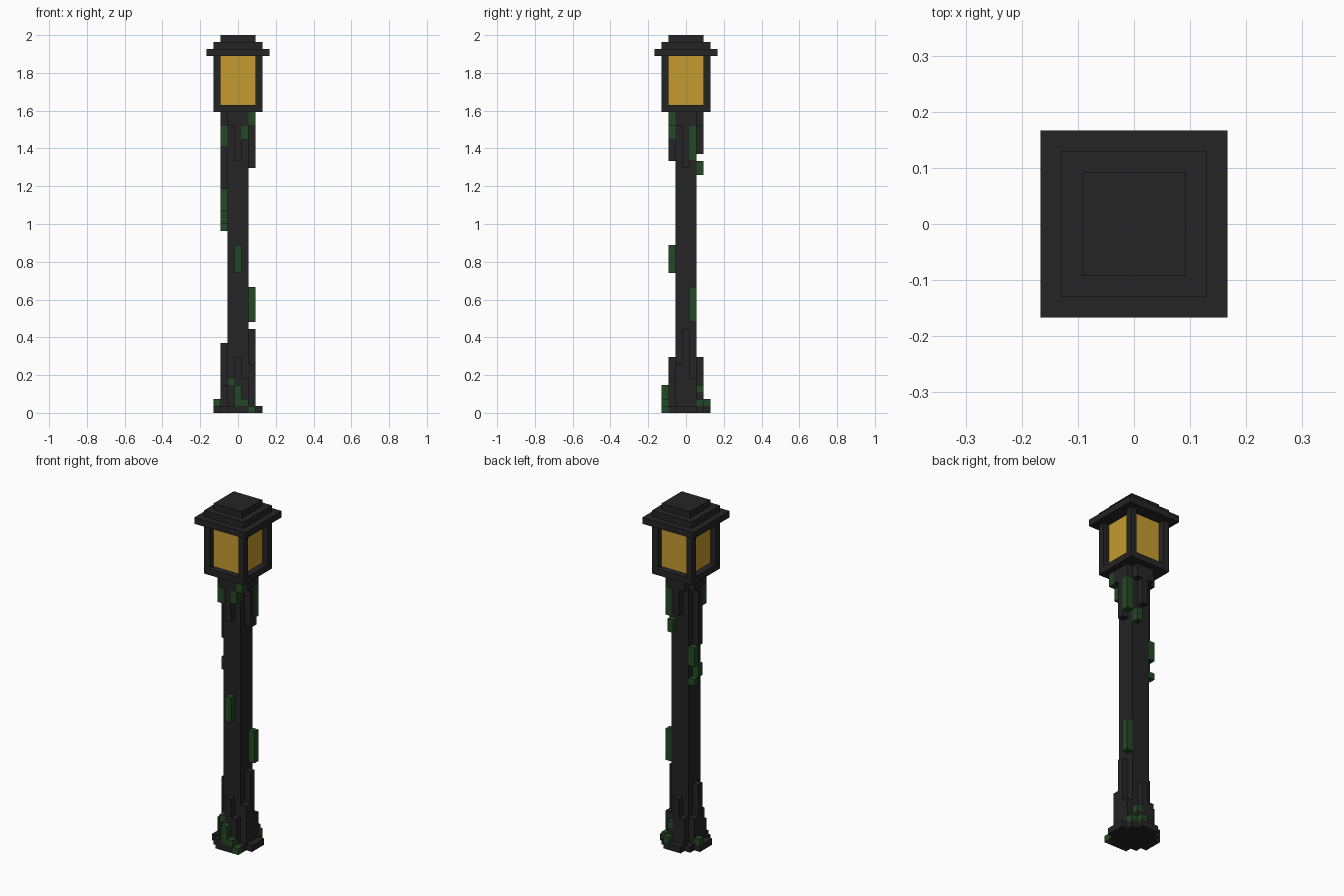
import bpy, bmesh
from mathutils import Matrix, Vector

cube = bpy.data.objects.get("Cube")
if cube:
    bpy.data.objects.remove(cube, do_unlink=True)

U = 1 / 27  # one block: the lamp is 54 blocks tall


def material(name, rgb):
    m = bpy.data.materials.new(name)
    m.use_nodes = True
    m.diffuse_color = (*rgb, 1)
    m.node_tree.nodes["Principled BSDF"].inputs["Base Color"].default_value = (*rgb, 1)
    return m


IRON = material("dark iron", (0.018, 0.018, 0.018))
GLASS = material("amber glass", (0.56, 0.33, 0.03))
VINE = material("vine green", (0.017, 0.065, 0.018))


def blocks(name, mat, boxes):
    """One object from boxes (x, y, width, depth, bottom, top), in block units."""
    bm = bmesh.new()
    for x, y, w, d, z0, z1 in boxes:
        mtx = (Matrix.Translation(Vector((x, y, (z0 + z1) / 2)) * U)
               @ Matrix.Diagonal((w * U, d * U, (z1 - z0) * U, 1)))
        bmesh.ops.create_cube(bm, size=1, matrix=mtx)
    me = bpy.data.meshes.new(name)
    bm.to_mesh(me)
    bm.free()
    me.materials.append(mat)
    ob = bpy.data.objects.new(name, me)
    bpy.context.collection.objects.link(ob)
    return ob


def columns(name, mat, cols):
    """One-block-wide columns (x, y, bottom, top)."""
    return blocks(name, mat, [(x, y, 1, 1, a, b) for x, y, a, b in cols])


def ring(r, z0, z1):
    """Four three-block strips around the post at distance r."""
    return ([(s * r, 0, 1, 3, z0, z1) for s in (-1, 1)]
            + [(0, s * r, 3, 1, z0, z1) for s in (-1, 1)])


# Foot and post
blocks("base_plate", IRON, [(0, 0, 5, 5, 0, 1)] + ring(3, 0, 1))
blocks("post", IRON, [(0, 0, 3, 3, 1, 43)])

# Uneven ribs climbing from the foot
columns("base_ribs", IRON, [
    (0, -2, 1, 8), (-1, -2, 1, 4), (1, -2, 1, 5),
    (2, 0, 1, 12), (2, -1, 1, 7), (2, 1, 1, 5),
    (0, 2, 1, 8), (1, 2, 1, 3), (-1, 2, 1, 5),
    (-2, 0, 1, 10), (-2, -1, 1, 4), (-2, 1, 1, 5)])

# Collar under the lantern with hanging ribs
blocks("collar", IRON, ring(2, 41, 43))
columns("collar_ribs", IRON, [
    (0, -2, 36, 41), (2, 0, 35, 41), (0, 2, 37, 41), (-2, 0, 32, 41)])

# Lantern
blocks("lantern_floor", IRON, [(0, 0, 7, 7, 43, 44)])
columns("lantern_corner_posts", IRON,
        [(x, y, 44, 51) for x in (-3, 3) for y in (-3, 3)])
blocks("lantern_glass", GLASS, [(0, 0, 5, 5, 44, 51)])
for i, w in enumerate((9, 7, 5)):
    blocks(f"roof_tier_{i + 1}", IRON, [(0, 0, w, w, 51 + i, 52 + i)])

# Vines
columns("foot_vines", VINE, [
    (0, -3, 1, 4), (1, -3, 1, 2), (2, -3, 0, 1), (-1, -2, 4, 5),
    (-3, 1, 1, 2), (1, 2, 3, 4), (2, 2, 1, 2), (1, 3, 1, 2)])
columns("post_vines", VINE, [
    (0, -2, 20, 24), (2, 1, 13, 18),
    (-2, 1, 29, 32), (-2, 0, 27, 29), (-2, 1, 26, 27)])
columns("collar_vines", VINE, [
    (1, -2, 39, 41), (2, -2, 41, 43), (2, 1, 36, 41),
    (1, 2, 34, 36), (-2, -1, 38, 41)])
